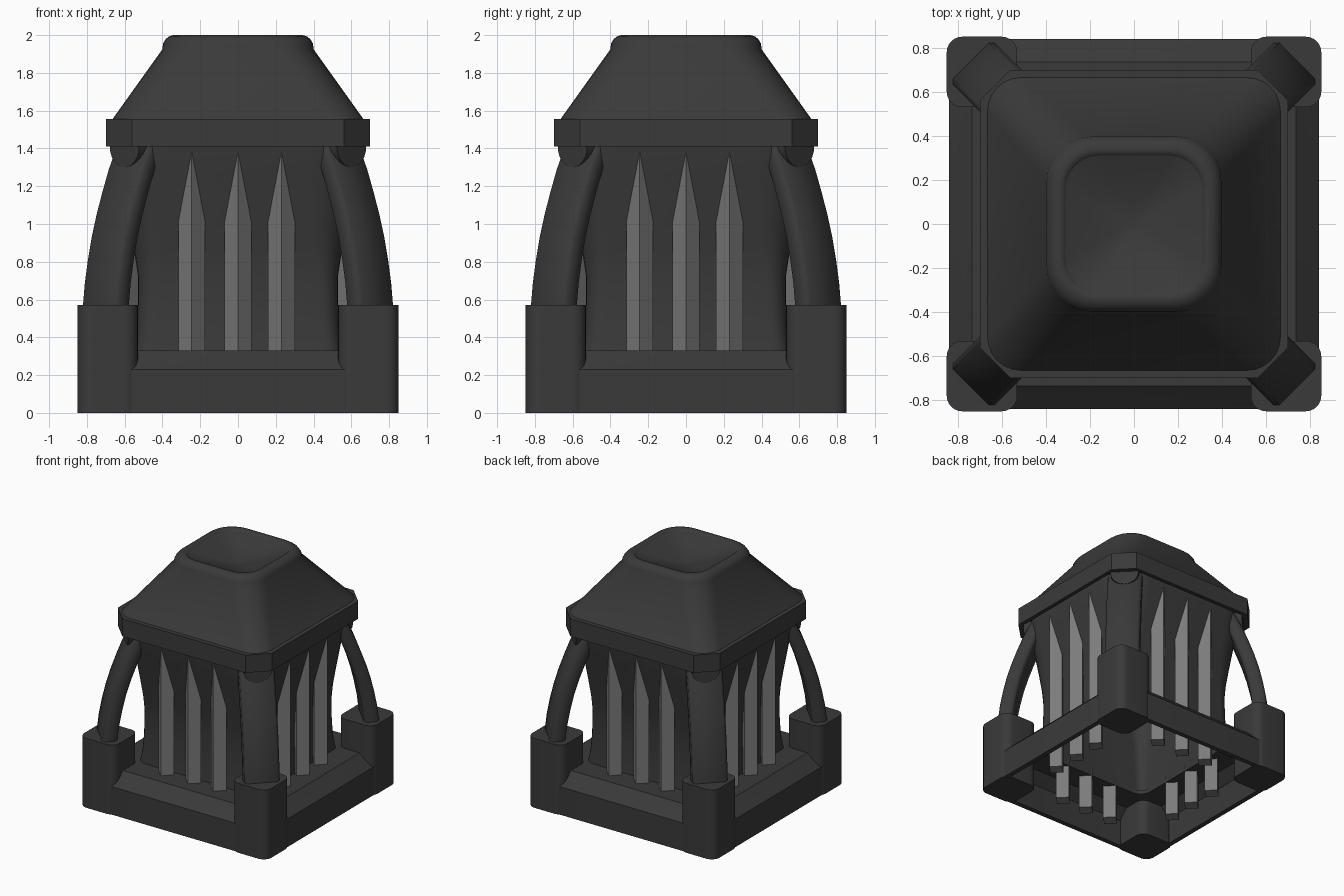
import bpy, bmesh
from math import pi, cos, sin, radians, sqrt
from mathutils import Matrix, Vector

if "Cube" in bpy.data.objects:
    bpy.data.objects.remove(bpy.data.objects["Cube"])


def material(name, v):
    m = bpy.data.materials.new(name)
    m.diffuse_color = (v, v, v, 1)
    m.use_nodes = True
    m.node_tree.nodes["Principled BSDF"].inputs["Base Color"].default_value = m.diffuse_color
    return m


DARK = material("dark_metal", 0.042)
LIGHT = material("light_grey", 0.2)


def finish(name, bm, mat, angle=None):
    bmesh.ops.recalc_face_normals(bm, faces=bm.faces)
    me = bpy.data.meshes.new(name)
    bm.to_mesh(me)
    bm.free()
    me.materials.append(mat)
    ob = bpy.data.objects.new(name, me)
    bpy.context.collection.objects.link(ob)
    if angle:
        bpy.ops.object.select_all(action='DESELECT')
        ob.select_set(True)
        bpy.context.view_layer.objects.active = ob
        bpy.ops.object.shade_smooth_by_angle(angle=radians(angle))
    return ob


def rounded_square(half, r, z, seg, centre=(0, 0)):
    pts = []
    for k in range(4):
        c = Vector((half - r, half - r))
        for i in range(seg + 1):
            a = pi / 2 * i / seg
            p = c + Vector((cos(a), sin(a))) * r
            p = Matrix.Rotation(k * pi / 2, 2) @ p
            pts.append((p.x + centre[0], p.y + centre[1], z))
    return pts


def loft(bm, loops, closed=False, cap_start=False, cap_end=False):
    rings = [[bm.verts.new(p) for p in lp] for lp in loops]
    n = len(rings[0])
    pairs = list(zip(rings, rings[1:]))
    if closed:
        pairs.append((rings[-1], rings[0]))
    for a, b in pairs:
        for i in range(n):
            j = (i + 1) % n
            bm.faces.new((a[i], a[j], b[j], b[i]))
    if cap_start:
        bm.faces.new(rings[0])
    if cap_end:
        bm.faces.new(rings[-1])


def square_loft(name, profile, seg, angle, closed=False, **caps):
    bm = bmesh.new()
    loft(bm, [rounded_square(h, r, z, seg) for h, r, z in profile], closed, **caps)
    return finish(name, bm, DARK, angle)


# Base: open-bottomed frame with sloped shoulder and inner shelf
square_loft("base_frame", [
    (.84, .07, 0), (.84, .07, .23), (.735, .05, .33), (.51, .10, .33),
    (.51, .10, .30), (.72, .05, .30), (.80, .05, .22), (.80, .05, 0)],
    5, 30, closed=True)

# Waisted hollow body flaring towards the cap
outer = [(.545, .08, .32), (.535, .09, .42), (.53, .10, .55), (.53, .11, .73),
         (.55, .15, .86), (.578, .19, 1.0), (.606, .22, 1.15),
         (.631, .25, 1.28), (.652, .27, 1.39), (.656, .28, 1.43)]
inner = [(h - .03, r - .02, z) for h, r, z in reversed(outer)]
square_loft("body", outer + inner, 6, 40, closed=True)

# Cap: chamfered rim band with grooved underside
square_loft("cap_band", [
    (.57, .14, 1.43), (.67, .14, 1.43), (.67, .14, 1.41), (.70, .14, 1.41),
    (.70, .14, 1.555), (.57, .14, 1.555)], 1, 25, closed=True)

# Cap: tapering roof with rolled lip, then a shallow bowl
lip = (.31, .15, 1.985)
square_loft("cap_roof", [
    (.668, .15, 1.55), (.40, .20, 1.925), (.397, .205, 1.955),
    (.382, .20, 1.98), (.362, .19, 1.995), (.34, .175, 2.0), (.322, .16, 1.997), lip],
    6, 40)
square_loft("cap_bowl", [lip, (.20, .10, 1.94), (.10, .05, 1.91), (.02, .01, 1.895)],
            6, 40, cap_end=True)

# Corner posts, curved struts and strut pivots
path = [(.743, .50), (.74, .57), (.73, .69), (.714, .81), (.694, .93),
        (.668, 1.05), (.637, 1.17), (.603, 1.29), (.568, 1.39), (.55, 1.44)]
for k in range(4):
    turn = Matrix.Rotation(pi / 4 + k * pi / 2, 4, 'Z')
    c = turn @ Vector((.69 * sqrt(2), 0, 0))

    bm = bmesh.new()
    loft(bm, [rounded_square(.16, .07, z, 6, (c.x, c.y)) for z in (0, .57)],
         cap_start=True, cap_end=True)
    finish(f"corner_post_{k + 1}", bm, DARK, 30)

    bm = bmesh.new()
    w, t, b = .134, .115, .02
    section = [(0, b - w), (0, w - b), (-b, w), (b - t, w),
               (-t, w - b), (-t, b - w), (b - t, -w), (-b, -w)]
    loft(bm, [[(d * sqrt(2) + u, v, z) for u, v in section] for d, z in path],
         cap_start=True, cap_end=True)
    bm.transform(turn)
    finish(f"strut_{k + 1}", bm, DARK, 60)

    bm = bmesh.new()
    bmesh.ops.create_cone(bm, cap_ends=True, segments=24, radius1=.11, radius2=.11,
                          depth=.14, matrix=turn @ Matrix.Translation((.78, 0, 1.41))
                          @ Matrix.Rotation(pi / 2, 4, 'Y'))
    finish(f"strut_pivot_{k + 1}", bm, DARK, 30)

# Vertical ribs: square bars set edge-on, three per side
for k in range(4):
    bm = bmesh.new()
    for x in (-.245, 0, .23):
        bmesh.ops.create_cube(bm, size=1, matrix=Matrix.Translation((x, -.58, .71))
                              @ Matrix.Rotation(pi / 4, 4, 'Z')
                              @ Matrix.Diagonal((.1, .1, 1.38, 1)))
    bm.transform(Matrix.Rotation(k * pi / 2, 4, 'Z'))
    finish(f"ribs_side_{k + 1}", bm, LIGHT)
